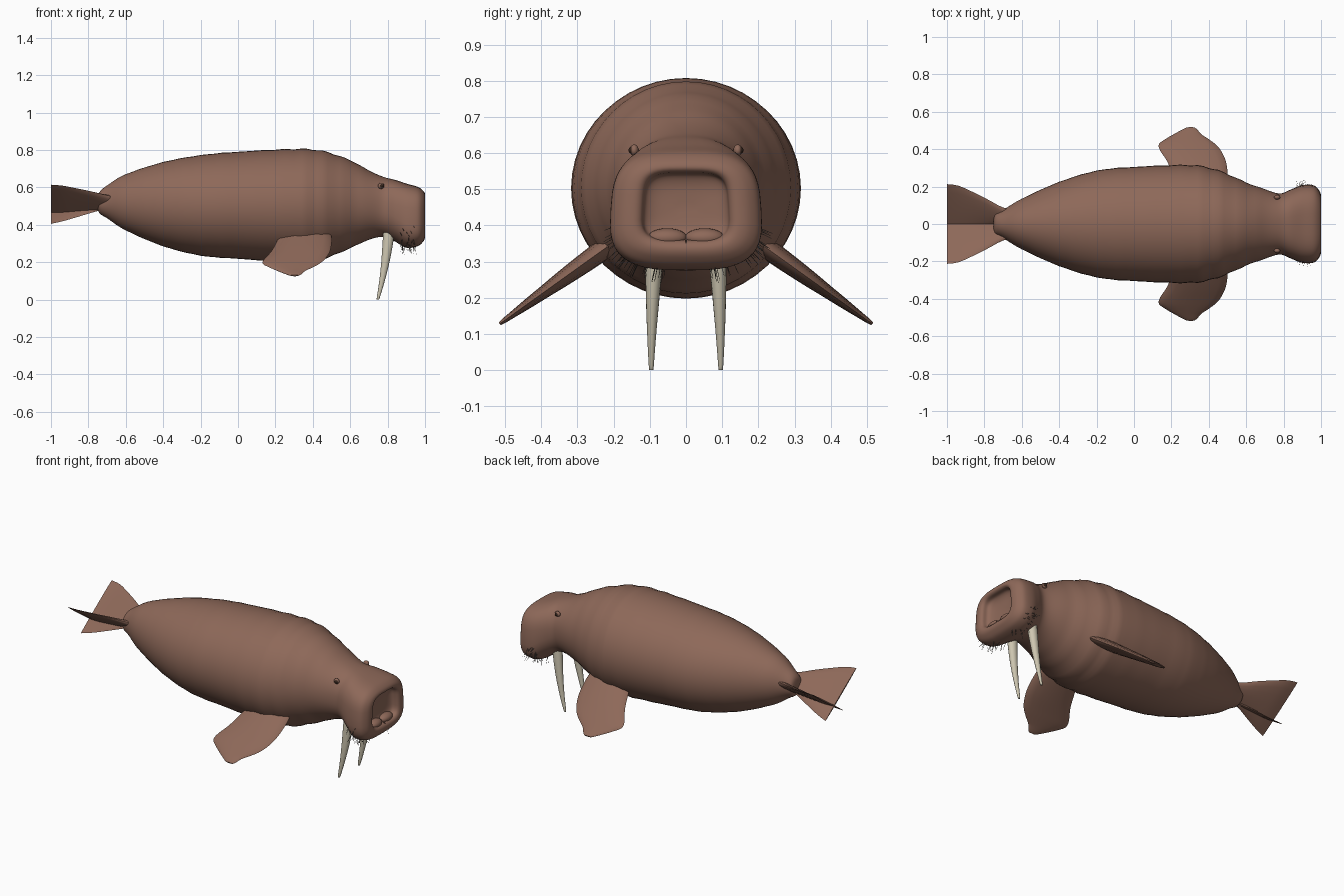
import bpy, bmesh, math, random
from mathutils import Vector

if "Cube" in bpy.data.objects:
    bpy.data.objects.remove(bpy.data.objects["Cube"])
random.seed(4)


def material(name, rgb):
    m = bpy.data.materials.new(name)
    m.use_nodes = True
    m.diffuse_color = (*rgb, 1)
    m.node_tree.nodes["Principled BSDF"].inputs["Base Color"].default_value = (*rgb, 1)
    return m


SKIN = material("brown_skin", (0.27, 0.14, 0.10))
IVORY = material("ivory", (0.62, 0.57, 0.44))
DARK = material("dark_eye", (0.035, 0.018, 0.012))
HAIR = material("whisker_grey", (0.10, 0.09, 0.08))


def finish(bm, name, mat, angle=50):
    bmesh.ops.recalc_face_normals(bm, faces=bm.faces)
    mesh = bpy.data.meshes.new(name)
    bm.to_mesh(mesh)
    bm.free()
    mesh.materials.append(mat)
    ob = bpy.data.objects.new(name, mesh)
    bpy.context.collection.objects.link(ob)
    bpy.ops.object.select_all(action="DESELECT")
    ob.select_set(True)
    bpy.context.view_layer.objects.active = ob
    bpy.ops.object.shade_smooth_by_angle(angle=math.radians(angle))
    return ob


def add_loft(bm, rings):
    """Skin a list of equal-length point rings and cap both ends."""
    loops = [[bm.verts.new(p) for p in ring] for ring in rings]
    n = len(loops[0])
    for a, b in zip(loops, loops[1:]):
        for i in range(n):
            j = (i + 1) % n
            bm.faces.new((a[i], a[j], b[j], b[i]))
    bm.faces.new(loops[0])
    bm.faces.new(loops[-1])


def loft(name, rings, mat, angle=50):
    bm = bmesh.new()
    add_loft(bm, rings)
    return finish(bm, name, mat, angle)


def smooth_rows(rows, steps):
    """Catmull-Rom interpolation through rows of numbers."""
    out = []
    for i in range(len(rows) - 1):
        a, b, c, d = (rows[max(0, min(len(rows) - 1, i + k))] for k in (-1, 0, 1, 2))
        for s in range(steps):
            t = s / steps
            out.append([q + 0.5 * t * (r - p + t * (2 * p - 5 * q + 4 * r - u + t * (3 * (q - r) + u - p)))
                        for p, q, r, u in zip(a, b, c, d)])
    return out + [list(rows[-1])]


# Body: x, underside z, top z, half width, squareness; ends inside the muzzle hollow
BODY = [
    (-.75, .49, .54, .03, 2), (-.74, .46, .575, .055, 2), (-.7, .435, .61, .075, 2),
    (-.6, .37, .67, .135, 2), (-.4, .285, .735, .225, 2), (-.2, .235, .772, .285, 2),
    (0, .218, .79, .305, 2), (.3, .2, .805, .315, 2), (.45, .215, .795, .287, 2),
    (.6, .275, .745, .222, 2), (.7, .32, .69, .186, 2.1), (.78, .335, .655, .163, 2.3),
    (.84, .31, .64, .185, 2.6), (.9, .277, .62, .206, 3), (.96, .285, .603, .205, 3.2),
    (.99, .31, .582, .178, 3.4), (1, .335, .562, .145, 3.6), (.99, .355, .548, .122, 4),
    (.96, .365, .54, .112, 4), (.945, .39, .51, .08, 3.5), (.94, .44, .46, .02, 2)]


def power(v, e):
    return math.copysign(abs(v) ** e, v)


def body_ring(row, seg=48):
    x, low, high, half, sq = row
    # skin folds, strongest round the shoulders
    fade = max(0, min(1, (x + .75) * 8, (.85 - x) * 4))
    fold = 1 + fade * (.004 + .008 * math.exp(-((x - .45) / .2) ** 2)) * math.sin(x * 58)
    mid, tall = (low + high) / 2, (high - low) / 2 * fold
    taper = .05 * max(0, min(1, (x - .75) * 8))
    ring = []
    for i in range(seg):
        a = math.tau * i / seg
        c, s = power(math.cos(a), 2 / sq), power(math.sin(a), 2 / sq)
        ring.append(Vector((x, half * fold * c * (1 - taper * s), mid + tall * s)))
    return ring


loft("body", [body_ring(r) for r in smooth_rows(BODY, 5)], SKIN)


def blade(front, back, thick, normal, seg=16):
    """Lens-shaped flipper section between two edge points."""
    mid, half = (front + back) / 2, (front - back) / 2
    return [mid + half * math.cos(math.tau * i / seg) + normal * (thick / 2 * math.sin(math.tau * i / seg))
            for i in range(seg)]


# Front flipper: distance outward, leading x, trailing x, thickness
FRONT = [(-.25, .48, .24, .05), (0, .5, .22, .058), (.2, .5, .2, .054), (.4, .49, .175, .046),
         (.58, .465, .14, .036), (.7, .435, .133, .03), (.8, .395, .172, .024),
         (.88, .36, .212, .019), (.96, .34, .255, .014), (1, .325, .28, .009)]

# Hind flipper: x, outer y, outer z, inner y, inner z, thickness
HIND = [(-.6, .06, .54, .01, .5, .04), (-.7, .088, .557, .0, .488, .034), (-.78, .13, .577, -.022, .465, .028),
        (-.87, .175, .596, -.05, .438, .022), (-.94, .205, .609, -.07, .418, .016), (-1, .213, .614, -.085, .405, .008)]

# Tusk: x, y, z, radius
TUSK = [(.81, .083, .4, .03), (.803, .087, .32, .029), (.788, .092, .2, .022),
        (.768, .095, .09, .014), (.75, .096, .01, .008), (.748, .096, 0, .005)]


def whiskers(side):
    bm = bmesh.new()
    for k in range(34):
        a = math.radians(-8 - 76 * random.random())
        x = random.uniform(.87, .95)
        c, s = power(math.cos(a), .65), power(math.sin(a), .65)
        root = Vector((x, side * .203 * c, .443 + .16 * s))
        aim = Vector((random.uniform(-.4, .4), side * math.cos(a), math.sin(a) - .25)).normalized()
        u = aim.orthogonal().normalized()
        v = aim.cross(u)
        length = random.uniform(.025, .048)
        rings = []
        for t, r in ((-.01, .0014), (length, .0006)):
            rings.append([root + aim * t + (u * math.cos(q) + v * math.sin(q)) * r
                          for q in (0, math.tau / 3, math.tau * 2 / 3)])
        add_loft(bm, rings)
    return bm


def ball(name, centre, size, mat):
    bm = bmesh.new()
    bmesh.ops.create_uvsphere(bm, u_segments=20, v_segments=12, radius=1)
    for v in bm.verts:
        v.co = Vector([c + p * s for c, p, s in zip(centre, v.co, size)])
    return finish(bm, name, mat)


for side, tag in ((1, "back"), (-1, "front")):
    # Front flipper slopes outward and down
    normal = Vector((0, side * .614, .79))
    rings = []
    for t, xa, xb, thick in smooth_rows(FRONT, 3):
        y, z = side * (.222 + .293 * t), .338 - .21 * t
        rings.append(blade(Vector((xa, y, z)), Vector((xb, y, z)), thick, normal))
    loft("front_flipper_" + tag, rings, SKIN)

    # Hind flipper, a fan crossing its twin low on the centre line
    rings = []
    for x, yo, zo, yi, zi, thick in smooth_rows(HIND, 3):
        outer, inner = Vector((x, side * yo, zo)), Vector((x, side * yi, zi))
        normal = (outer - inner).cross(Vector((1, 0, 0))).normalized()
        rings.append(blade(outer, inner, thick, normal))
    loft("hind_flipper_" + tag, rings, SKIN)

    # Tusk
    rings = []
    for x, y, z, r in smooth_rows(TUSK, 3):
        rings.append([(x + r * math.cos(math.tau * i / 16), side * y + r * .85 * math.sin(math.tau * i / 16), z)
                      for i in range(16)])
    loft("tusk_" + tag, rings, IVORY)

    # Eye with its lid, lips inside the hollow, whiskers
    ball("eyelid_" + tag, (.765, side * .143, .608), (.017, .012, .016), SKIN)
    ball("eye_" + tag, (.768, side * .147, .608), (.011, .012, .011), DARK)
    ball("lip_" + tag, (.957, side * .052, .366), (.033, .055, .026), SKIN)
    finish(whiskers(side), "whiskers_" + tag, HAIR)

# Seam under the lip
bm = bmesh.new()
add_loft(bm, [[(x, y, z) for x, y in ((.975, -.001), (.975, .001), (top, .001), (top, -.001))]
              for z, top in ((.312, .991), (.335, 1), (.36, .991))])
finish(bm, "lip_seam", DARK)
